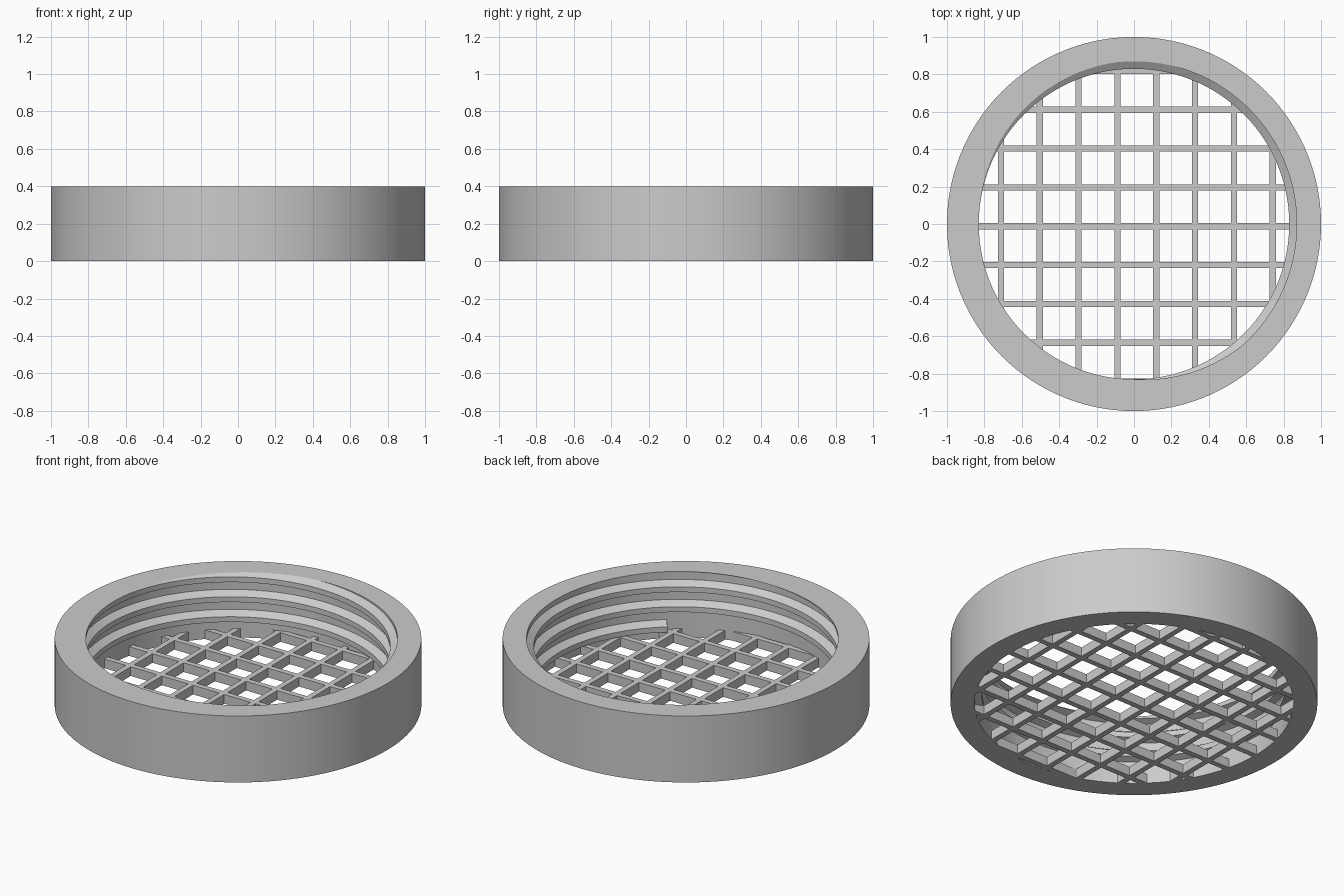
import bpy, bmesh, math

if "Cube" in bpy.data.objects:
    bpy.data.objects.remove(bpy.data.objects["Cube"], do_unlink=True)

SEG = 120
OUTER, ROOT, CREST = 1.0, 0.87, 0.83
HEIGHT, PITCH = 0.4, 0.12
BAR_W, BAR_H, SPACING = 0.033, 0.055, 0.2075

grey = bpy.data.materials.new("plain_grey")
grey.use_nodes = True
colour = (0.6, 0.6, 0.6, 1)
grey.diffuse_color = colour
grey.node_tree.nodes["Principled BSDF"].inputs["Base Color"].default_value = colour


def finish(bm, name):
    bmesh.ops.recalc_face_normals(bm, faces=bm.faces)
    mesh = bpy.data.meshes.new(name)
    bm.to_mesh(mesh)
    bm.free()
    mesh.materials.append(grey)
    obj = bpy.data.objects.new(name, mesh)
    bpy.context.collection.objects.link(obj)
    bpy.ops.object.select_all(action='DESELECT')
    obj.select_set(True)
    bpy.context.view_layer.objects.active = obj
    bpy.ops.object.shade_smooth_by_angle(angle=math.radians(20))
    return obj


def section(bm, profile, step, lift=0.0):
    """Place an (r, z) profile at one angular step."""
    a = math.tau * step / SEG
    return [bm.verts.new((r * math.cos(a), r * math.sin(a), z + lift))
            for r, z in profile]


def bridge(bm, one, two):
    n = len(one)
    for i in range(n):
        j = (i + 1) % n
        bm.faces.new((one[i], one[j], two[j], two[i]))


# Outer wall: a plain rectangular section turned into a ring
bm = bmesh.new()
wall = [(ROOT, 0), (OUTER, 0), (OUTER, HEIGHT), (ROOT, HEIGHT)]
rings = [section(bm, wall, s) for s in range(SEG)]
for s in range(SEG):
    bridge(bm, rings[s], rings[(s + 1) % SEG])
finish(bm, "ring_wall")

# Inner screw thread: helical ridge, cut flush with the rim
bm = bmesh.new()
ridge = [(ROOT, -0.072), (CREST, -0.058), (CREST, -0.026), (ROOT, 0)]
top_step = round(SEG * 95 / 360)          # where the ridge first meets the rim
first = top_step - round(SEG * 2.4)
last = top_step + round(SEG * 0.7)
turns = [section(bm, ridge, s, HEIGHT + PITCH * (s - top_step) / SEG)
         for s in range(first, last + 1)]
for one, two in zip(turns, turns[1:]):
    bridge(bm, one, two)
bm.faces.new(turns[0])
bm.faces.new(turns[-1])
cut = bmesh.ops.bisect_plane(
    bm, geom=bm.verts[:] + bm.edges[:] + bm.faces[:], dist=1e-5,
    plane_co=(0, 0, HEIGHT), plane_no=(0, 0, 1), clear_outer=True)
rim = [e for e in cut["geom_cut"] if isinstance(e, bmesh.types.BMEdge)]
bmesh.ops.triangle_fill(bm, edges=rim, use_beauty=True, normal=(0, 0, 1))
finish(bm, "screw_thread")


# Floor grating: two crossing sets of bars ending inside the wall
def grating(name, start, count, along_x):
    bm = bmesh.new()
    for i in range(count):
        c = start + i * SPACING
        length = 2 * math.sqrt(0.9 ** 2 - c ** 2)
        size = (length, BAR_W, BAR_H) if along_x else (BAR_W, length, BAR_H)
        place = (0, c, BAR_H / 2) if along_x else (c, 0, BAR_H / 2)
        bar = bmesh.ops.create_cube(bm, size=1)["verts"]
        bmesh.ops.scale(bm, vec=size, verts=bar)
        bmesh.ops.translate(bm, vec=place, verts=bar)
    finish(bm, name)


grating("grate_bars_across", -0.842, 9, True)
grating("grate_bars_lengthwise", -0.711, 8, False)
